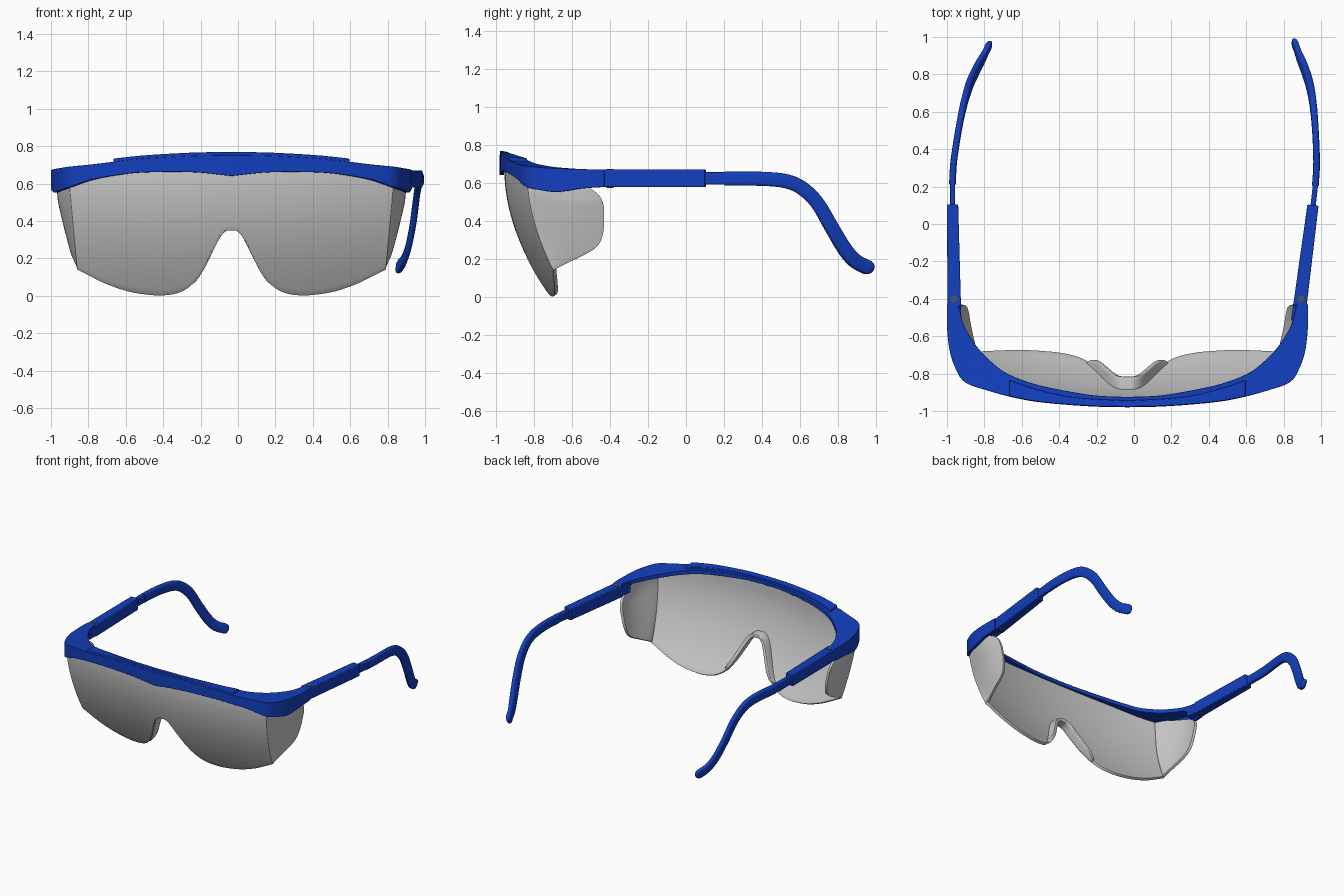
import bpy, bmesh, math

if "Cube" in bpy.data.objects:
    bpy.data.objects.remove(bpy.data.objects["Cube"])

XC = -0.035                      # mirror plane of the front
blue = bpy.data.materials.new("blue_plastic")
blue.diffuse_color = (0.006, 0.05, 0.52, 1)
blue.use_nodes = True
blue.node_tree.nodes["Principled BSDF"].inputs["Base Color"].default_value = blue.diffuse_color
dark = bpy.data.materials.new("pin_metal")
dark.diffuse_color = (0.07, 0.09, 0.15, 1)
dark.use_nodes = True
dark.node_tree.nodes["Principled BSDF"].inputs["Base Color"].default_value = dark.diffuse_color


def spline(pts, x):
    """Smooth interpolation through (x, value) points."""
    n = len(pts)
    x = min(max(x, pts[0][0]), pts[-1][0])
    i = next((k for k in range(n - 1) if x <= pts[k + 1][0]), n - 2)

    def slope(k):
        a, b = pts[max(k - 1, 0)], pts[min(k + 1, n - 1)]
        return (b[1] - a[1]) / (b[0] - a[0])
    (x0, v0), (x1, v1) = pts[i], pts[i + 1]
    h = x1 - x0
    t = (x - x0) / h
    return ((2*t**3 - 3*t*t + 1) * v0 + (t**3 - 2*t*t + t) * h * slope(i)
            + (3*t*t - 2*t**3) * v1 + (t**3 - t*t) * h * slope(i + 1))


def stations(rows, s):
    """Interpolate every column of a table at the fractional row s."""
    return [spline(list(enumerate(col)), s) for col in zip(*rows)]


def make(name, verts, faces, mat=None, bevel=0, solid=None, recalc=True):
    me = bpy.data.meshes.new(name)
    me.from_pydata(verts, [], faces)
    if recalc:
        bm = bmesh.new()
        bm.from_mesh(me)
        bmesh.ops.recalc_face_normals(bm, faces=bm.faces)
        bm.to_mesh(me)
        bm.free()
    ob = bpy.data.objects.new(name, me)
    bpy.context.collection.objects.link(ob)
    if mat:
        me.materials.append(mat)
    if solid:
        m = ob.modifiers.new("thickness", "SOLIDIFY")
        m.thickness, m.offset = solid
    if bevel:
        m = ob.modifiers.new("bevel", "BEVEL")
        m.width, m.segments, m.limit_method = bevel, 2, "ANGLE"
        m.angle_limit = math.radians(40)
    bpy.ops.object.select_all(action="DESELECT")
    ob.select_set(True)
    bpy.context.view_layer.objects.active = ob
    bpy.ops.object.shade_smooth_by_angle(angle=math.radians(35))
    return ob


def loft(name, loops, mat, bevel=0.0):
    """Closed solid through equal-sized loops."""
    n = len(loops[0])
    faces = [(a*n + k, a*n + (k+1) % n, (a+1)*n + (k+1) % n, (a+1)*n + k)
             for a in range(len(loops) - 1) for k in range(n)]
    faces += [tuple(range(n)), tuple(range((len(loops)-1)*n, len(loops)*n))]
    return make(name, [p for l in loops for p in l], faces, mat, bevel)


def sheet(name, cols, solid, bevel):
    n = len(cols[0])
    faces = [(c*n + r, (c+1)*n + r, (c+1)*n + r + 1, c*n + r + 1)
             for c in range(len(cols) - 1) for r in range(n - 1)]
    return make(name, [p for c in cols for p in c], faces, None, bevel, solid, False)


# Lens: leaning curved front with nose cut-out, folded back into side panels
BOTTOM = [(0, .355), (.03, .352), (.06, .325), (.1, .25), (.15, .15), (.2, .075),
          (.25, .033), (.3, .012), (.365, .002), (.42, .002), (.55, .02),
          (.68, .062), (.79, .115), (.84, .14)]
SIDE_LOW = [(0, .14), (.5, .2), (.8, .245), (.92, .28), (.98, .33), (1, .38)]
SIDE_TOP = [(0, .675), (.6, .605), (.82, .57), (.93, .535), (.98, .5), (1, .46)]
ROWS = 24


def lens_y(d, z):
    return -.955 + .12 * (d / .87)**2 + .5 * max(0, .65 - z)**1.8


def half_width(z):
    return .825 + .038 * min(max((z - .14) / .42, 0), 1)


def front_col(f):
    lo, hi = spline(BOTTOM, abs(f) * .84), .735 - .06 * f * f
    zs = [lo + (hi - lo) * r / ROWS for r in range(ROWS + 1)]
    return [(XC + f * half_width(z), lens_y(f * half_width(z), z), z) for z in zs]


def side_col(t, s):
    lo, hi = spline(SIDE_LOW, t), spline(SIDE_TOP, t)
    col = []
    for r in range(ROWS + 1):
        z = lo + (hi - lo) * r / ROWS
        w = half_width(z)
        y0 = lens_y(w, z)
        bulge = .07 * min(max((z - .14) / .36, 0), 1)**.7 * math.sin(.7 * math.pi * t)
        col.append((XC + s * (w + bulge), y0 + t * (-.43 - y0), z))
    return col


ts = [math.sin(k / 18 * math.pi / 2) for k in range(1, 19)]
cols = [side_col(t, -1) for t in reversed(ts)]
cols += [front_col(k / 60) for k in range(-60, 61)]
cols += [side_col(t, 1) for t in ts]
sheet("lens", cols, (.02, -1), .005)

# Nose flange around the cut-out
cols = []
for k in range(-24, 25):
    d = .205 * k / 24
    z = spline(BOTTOM, abs(d))
    y, depth = lens_y(d, z) + .006, .012 + .065 * (1 - (abs(k) / 24)**6)
    cols.append([(XC + d, y + depth * j / 3, z) for j in range(4)])
sheet("nose_flange", cols, (.026, .5), .009)

# Brow frame stations: outer d, outer y, inner d, inner y, bottom z, top z
BROW = [(0, -.98, 0, -.925, .64, .752), (.2, -.975, .19, -.915, .66, .749),
        (.45, -.955, .43, -.872, .66, .735), (.6, -.93, .56, -.835, .647, .72),
        (.75, -.89, .66, -.79, .62, .702), (.87, -.845, .73, -.735, .58, .69),
        (.92, -.77, .785, -.68, .562, .682), (.95, -.68, .83, -.62, .552, .677),
        (.965, -.55, .875, -.54, .57, .672), (.965, -.43, .905, -.43, .578, .67)]


def brow_section(i):
    s = -1 if i < 0 else 1
    od, oy, nd, ny, zb, zt = stations(BROW, abs(i))
    k = .022 / math.hypot(od - nd, oy - ny)
    wd, wy = od + (nd - od) * k, oy + (ny - oy) * k
    solid = max(0, abs(i) - 8)               # hollow shell closes at the hinge
    zp = (zt - .03) * (1 - solid) + (zb + .004) * solid
    return [(XC + s * d, y, z) for d, y, z in
            ((od, oy, zb), (od, oy, zt), (nd, ny, zt), (nd, ny, zp), (wd, wy, zp), (wd, wy, zb))]


loft("brow_frame", [brow_section(k / 5) for k in range(-45, 46)], blue, .005)

# Raised lip along the top of the brow
LIP_IN = [(0, -.945), (.3, -.925), (.5, -.88), (.63, -.835)]
loops = []
for k in range(-30, 31):
    d = .63 * k / 30
    a = abs(d)
    yo = spline([(r[0], r[1]) for r in BROW[:6]], a) + .002
    yi = spline(LIP_IN, a)
    zt = spline([(r[0], r[5]) for r in BROW[:6]], a)
    loops.append([(XC + d, yo, zt - .02), (XC + d, yo, zt + .017),
                  (XC + d, yi, zt + .012), (XC + d, yi, zt - .02)])
loft("brow_lip", loops, blue, .004)

# Ear rod path: d, y, z
PATH = [(.936, .21, .622), (.93, .32, .622), (.915, .43, .62), (.898, .53, .608),
        (.882, .61, .573), (.862, .69, .495), (.838, .76, .375), (.805, .83, .255),
        (.775, .885, .19), (.745, .945, .156)]


def arm(side, angle):
    """One temple arm: sleeve, slider, curved rod and hinge."""
    tag = "left" if side < 0 else "right"
    ca, sa = math.cos(angle), math.sin(angle)

    def place(d, y, z):
        u, v = d - .925, y + .4
        return (XC + side * (.925 + u * ca + v * sa), -.4 - u * sa + v * ca, z)

    def bar(name, a, b, z0, z1, bevel):
        loft(tag + name, [[place(d, y, z) for d, z in ((p, z0), (q, z0), (q, z1), (p, z1))]
                          for p, q, y in (a, b)], blue, bevel)

    bar("_temple_sleeve", (.89, .962, -.44), (.905, .965, .105), .578, .67, .005)
    bar("_temple_slider", (.922, .95, .08), (.922, .95, .24), .59, .656, .005)
    bar("_hinge_lug", (.888, .94, -.52), (.89, .94, -.42), .585, .655, .004)

    loops, N = [], len(PATH) - 1
    steps = [N * k / 54 for k in range(55)]
    for i in steps:
        d, y, z = stations(PATH, i)
        p, q = stations(PATH, max(i - .05, 0)), stations(PATH, min(i + .05, N))
        ty, tz = q[1] - p[1], q[2] - p[2]
        l = math.hypot(ty, tz)
        loops.append((d, y, z, ty / l, tz / l, 1))
    d, y, z, ty, tz, _ = loops[-1]            # rounded tip
    for e in (.35, .65, .87, .98):
        loops.append((d - .012 * e, y + .034 * e * ty, z + .034 * e * tz, ty, tz, math.sqrt(1 - e * e)))
    rings = []
    for d, y, z, ty, tz, s in loops:
        ring = []
        for k in range(20):
            c, n = math.cos(k * math.pi / 10), math.sin(k * math.pi / 10)
            w = .018 * s * math.copysign(abs(c)**.6, c)
            h = .037 * s * math.copysign(abs(n)**.6, n)
            ring.append(place(d + w, y - tz * h, z + ty * h))
        rings.append(ring)
    loft(tag + "_ear_rod", rings, blue)

    circle = [(.928 + .019 * math.cos(k * math.pi / 12), -.4 + .019 * math.sin(k * math.pi / 12))
              for k in range(24)]
    loft(tag + "_hinge_pin", [[place(d, y, z) for d, y in circle] for z in (.572, .674)], dark)


arm(-1, 0)
arm(1, .113)                      # right arm is opened a little wider
